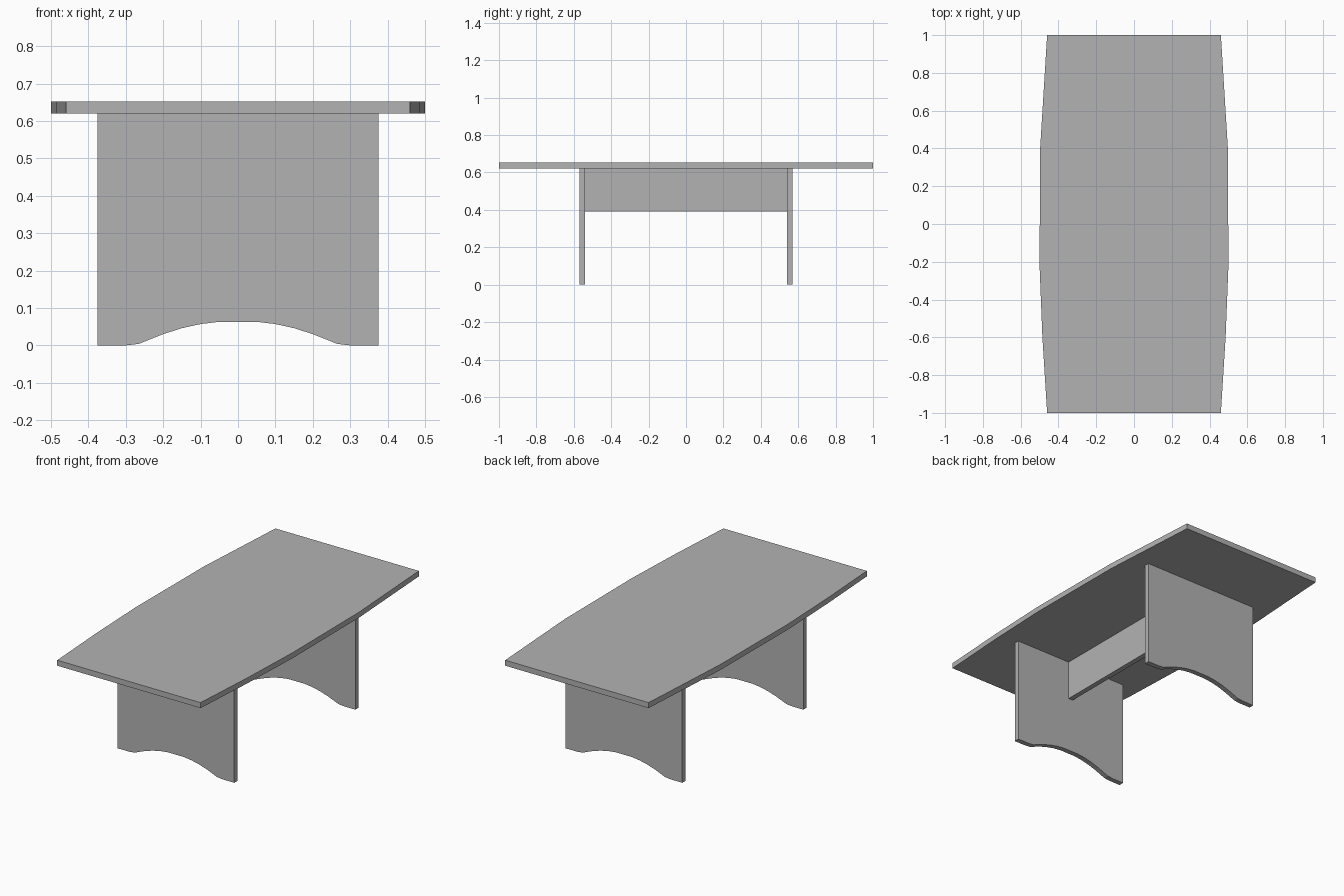
import bpy
import bmesh
from mathutils import Vector

cube = bpy.data.objects.get("Cube")
if cube:
    bpy.data.objects.remove(cube, do_unlink=True)

GREY = (0.45, 0.45, 0.45, 1)
grey = bpy.data.materials.new("plain_grey")
grey.use_nodes = True
grey.diffuse_color = GREY
grey.node_tree.nodes["Principled BSDF"].inputs["Base Color"].default_value = GREY


def extrude_outline(name, points, direction):
    """Solid made by extruding a flat outline along a direction."""
    bm = bmesh.new()
    face = bm.faces.new([bm.verts.new(p) for p in points])
    moved = bmesh.ops.extrude_face_region(bm, geom=[face], use_keep_orig=True)["geom"]
    verts = [v for v in moved if isinstance(v, bmesh.types.BMVert)]
    bmesh.ops.translate(bm, verts=verts, vec=Vector(direction))
    bmesh.ops.recalc_face_normals(bm, faces=bm.faces)
    mesh = bpy.data.meshes.new(name)
    bm.to_mesh(mesh)
    bm.free()
    mesh.materials.append(grey)
    obj = bpy.data.objects.new(name, mesh)
    bpy.context.collection.objects.link(obj)
    return obj


TOP, UNDER = 0.652, 0.62
LEG_INNER, LEG_THICK = 0.54, 0.03

# Boat-shaped tabletop: half-widths along the length, mirrored
side = [(0.46, -1), (0.485, -0.6), (0.5, -0.22), (0.497, 0.4), (0.46, 1)]
outline = [(x, y, UNDER) for x, y in side] + [(-x, y, UNDER) for x, y in reversed(side)]
extrude_outline("tabletop", outline, (0, 0, TOP - UNDER))

# Panel legs with an arched cut-out at the floor
half = [(0.375, UNDER), (0.375, 0), (0.3, 0), (0.265, 0.004), (0.2, 0.03),
        (0.15, 0.046), (0.1, 0.057), (0.05, 0.063)]
profile = half + [(-x, z) for x, z in reversed(half)]
for name, sign in (("front_leg", -1), ("back_leg", 1)):
    extrude_outline(name, [(x, sign * LEG_INNER, z) for x, z in profile],
                    (0, sign * LEG_THICK, 0))

# Central stretcher board under the top
board = [(-0.015, 0.39), (0.015, 0.39), (0.015, UNDER), (-0.015, UNDER)]
extrude_outline("stretcher", [(x, -LEG_INNER, z) for x, z in board], (0, 2 * LEG_INNER, 0))
